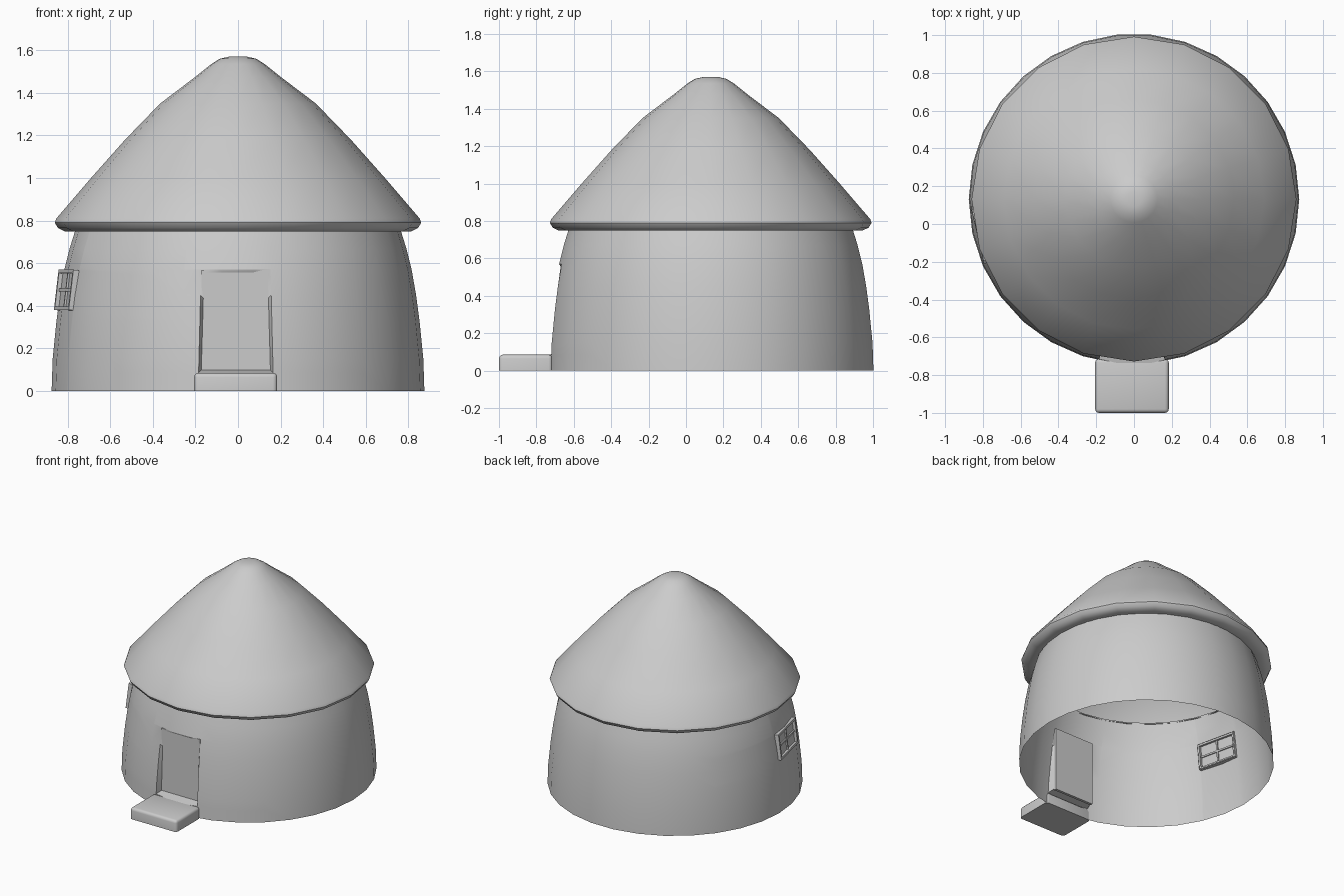
import bpy, bmesh, math
from mathutils import Vector, Matrix

if "Cube" in bpy.data.objects:
    bpy.data.objects.remove(bpy.data.objects["Cube"])

CY = 0.132  # y of the hut's axis


def finish(name, bm, angle=35):
    me = bpy.data.meshes.new(name)
    bm.to_mesh(me)
    bm.free()
    ob = bpy.data.objects.new(name, me)
    bpy.context.collection.objects.link(ob)
    bpy.ops.object.select_all(action='DESELECT')
    ob.select_set(True)
    bpy.context.view_layer.objects.active = ob
    bpy.ops.object.shade_smooth_by_angle(angle=math.radians(angle))
    return ob


def lathe(profile, sides, start=0.0):
    """Revolve (radius, z) points; a zero radius makes a pole."""
    bm = bmesh.new()
    rings = []
    for r, z in profile:
        if r == 0:
            rings.append([bm.verts.new((0, CY, z))] * sides)
            continue
        angs = [start + 2 * math.pi * i / sides for i in range(sides)]
        rings.append([bm.verts.new((r * math.cos(a), CY + r * math.sin(a), z)) for a in angs])
    for lo, hi in zip(rings, rings[1:]):
        for i in range(sides):
            j = (i + 1) % sides
            quad = dict.fromkeys([lo[i], lo[j], hi[j], hi[i]])
            bm.faces.new(list(quad))
    return bm


def frame_matrix(origin, normal):
    """Local x across, y up, z outward."""
    n = Vector(normal).normalized()
    u = Vector((0, 0, 1)).cross(n).normalized()
    m = Matrix((u, n.cross(u), n)).transposed().to_4x4()
    m.translation = origin
    return m


def cut_opening(bm, m, corners, depth, inset):
    """Cut a four-sided hole in the wall and fold its rim back to a plane."""
    inv = m.inverted()
    n = m.to_3x3() @ Vector((0, 0, 1))
    pts = [Vector((x, y, 0)) for x, y in corners]
    sides = []
    for a, b in zip(pts, pts[1:] + pts[:1]):
        out = (b - a).cross(Vector((0, 0, 1))).normalized()
        sides.append((a, out))
        near = [f for f in bm.faces if (inv @ f.calc_center_median()).length < 0.65]
        geom = set(near)
        for f in near:
            geom.update(f.edges, f.verts)
        bmesh.ops.bisect_plane(bm, geom=list(geom), plane_co=m @ a, plane_no=m.to_3x3() @ out)
    hole = []
    for f in bm.faces:
        c = inv @ f.calc_center_median()
        if abs(c.z) < 0.3 and all((c - a).dot(o) < 0 for a, o in sides):
            hole.append(f)
    rim = [e for e in {e for f in hole for e in f.edges}
           if sum(f in hole for f in e.link_faces) == 1]
    bmesh.ops.delete(bm, geom=hole, context='FACES')
    rim = [e for e in rim if e.is_valid]
    new = bmesh.ops.extrude_edge_only(bm, edges=rim)['geom']
    mid = sum(pts, Vector()) / 4
    for v in [g for g in new if isinstance(g, bmesh.types.BMVert)]:
        p = inv @ v.co
        for i in (0, 1):
            p[i] -= math.copysign(inset, p[i] - mid[i])
        p.z = depth
        v.co = m @ p


def add_box(bm, m, centre, size):
    bmesh.ops.create_cube(bm, size=1, matrix=m @ Matrix.Translation(centre)
                          @ Matrix.Diagonal((*size, 1)))


# Curved wall, open at the bottom, with door and window openings
wall = lathe([(0.875, 0), (0.87, 0.15), (0.852, 0.33), (0.836, 0.45),
              (0.815, 0.57), (0.79, 0.67), (0.762, 0.76)], 30)
door_m = frame_matrix((-0.01, -0.67, 0), (0, -1, 0))
cut_opening(wall, door_m, [(-0.175, 0.085), (0.175, 0.085), (0.163, 0.57), (-0.163, 0.57)],
            0.0, 0.013)
phi, W, H = math.radians(13), 0.31, 0.19
out = Vector((-math.cos(phi), -math.sin(phi), 0.12))
win_m = frame_matrix((-0.838 * math.cos(phi), CY - 0.838 * math.sin(phi), 0.475), out)
cut_opening(wall, win_m, [(-W / 2, -H / 2), (W / 2, -H / 2), (W / 2, H / 2), (-W / 2, H / 2)],
            -0.045, 0.004)
bmesh.ops.recalc_face_normals(wall, faces=wall.faces)
finish("wall", wall)

# Thatched roof skin with a rounded tip and a rolled lower lip
roof = lathe([(0.765, 0.75), (0.81, 0.748), (0.845, 0.765), (0.86, 0.79), (0.853, 0.81),
              (0.69, 1.0), (0.53, 1.18), (0.365, 1.35), (0.20, 1.475), (0.125, 1.535),
              (0.085, 1.56), (0.04, 1.57), (0, 1.57)], 20, math.pi / 2)
bmesh.ops.recalc_face_normals(roof, faces=roof.faces)
finish("roof", roof, 40)

# Door leaf
door = bmesh.new()
add_box(door, door_m, (0, 0.328, -0.01), (0.325, 0.48, 0.02))
finish("door", door)

# Window frame, glazing bars and pane
win = bmesh.new()
t = 0.016
for s in (-1, 1):
    add_box(win, win_m, (s * (W - t) / 2, 0, -0.02), (t, H, 0.044))
    add_box(win, win_m, (0, s * (H - t) / 2, -0.02), (W - 2 * t, t, 0.044))
add_box(win, win_m, (0, 0, -0.02), (0.012, H - 2 * t, 0.025))
add_box(win, win_m, (0, 0, -0.02), (W - 2 * t, 0.012, 0.0249))
finish("window_frame", win)
pane = bmesh.new()
add_box(pane, win_m, (0, 0, -0.02), (W - t, H - t, 0.006))
finish("window_pane", pane)

# Rounded doorstep
step = bmesh.new()
add_box(step, Matrix(), (-0.011, -0.857, 0.0425), (0.39, 0.286, 0.085))
edges = [e for e in step.edges if sum(v.co.z for v in e.verts) > 0.05]
bmesh.ops.bevel(step, geom=edges, offset=0.02, segments=3, profile=0.5, affect='EDGES')
finish("doorstep", step)
